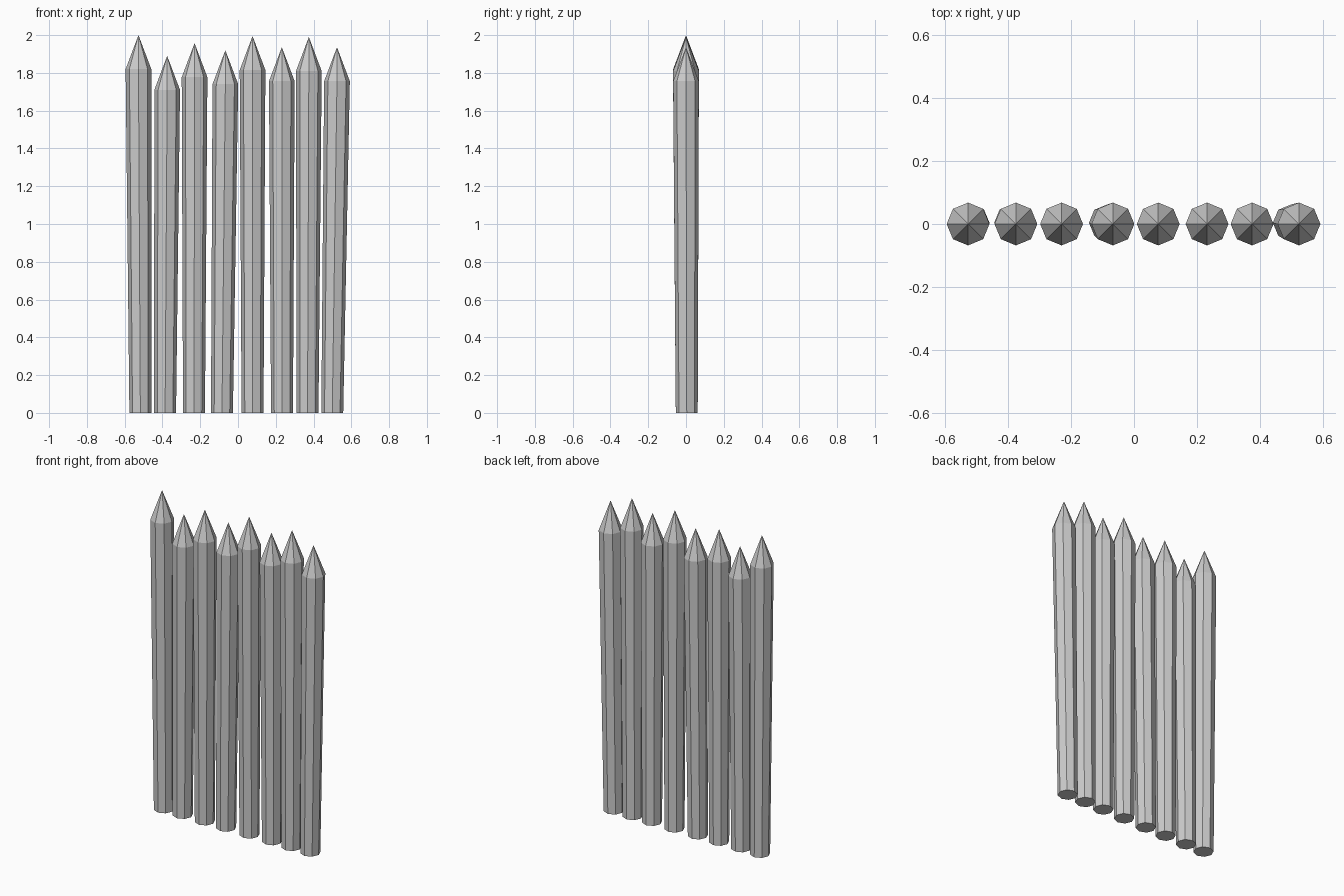
import bpy, bmesh, math

if "Cube" in bpy.data.objects:
    bpy.data.objects.remove(bpy.data.objects["Cube"])

SIDES = 8
R_BOTTOM, R_TOP, TIP = 0.058, 0.068, 0.18


def ring(bm, x, y, z, r):
    return [bm.verts.new((x + r * math.cos(math.tau * i / SIDES),
                          y + r * math.sin(math.tau * i / SIDES), z))
            for i in range(SIDES)]


def stake(name, x_bottom, x_top, height):
    """Octagonal post, slightly leaning and flaring, with a sharpened tip."""
    bm = bmesh.new()
    low = ring(bm, x_bottom, 0.004, 0, R_BOTTOM)
    high = ring(bm, x_top, 0, height - TIP, R_TOP)
    apex = bm.verts.new((x_top, 0, height))
    bm.faces.new(low[::-1])
    for i in range(SIDES):
        j = (i + 1) % SIDES
        bm.faces.new((low[i], low[j], high[j], high[i]))
        bm.faces.new((high[i], high[j], apex))
    mesh = bpy.data.meshes.new(name)
    bm.to_mesh(mesh)
    bm.free()
    bpy.context.collection.objects.link(bpy.data.objects.new(name, mesh))


# Row of stakes: bottom x, top x, height
STAKES = [(-0.517, -0.527, 2.0), (-0.386, -0.375, 1.89),
          (-0.233, -0.230, 1.957), (-0.085, -0.067, 1.92),
          (0.077, 0.077, 1.995), (0.233, 0.232, 1.936),
          (0.368, 0.375, 1.99), (0.499, 0.524, 1.936)]
for n, (xb, xt, h) in enumerate(STAKES, 1):
    stake(f"stake_{n}", xb, xt, h)
